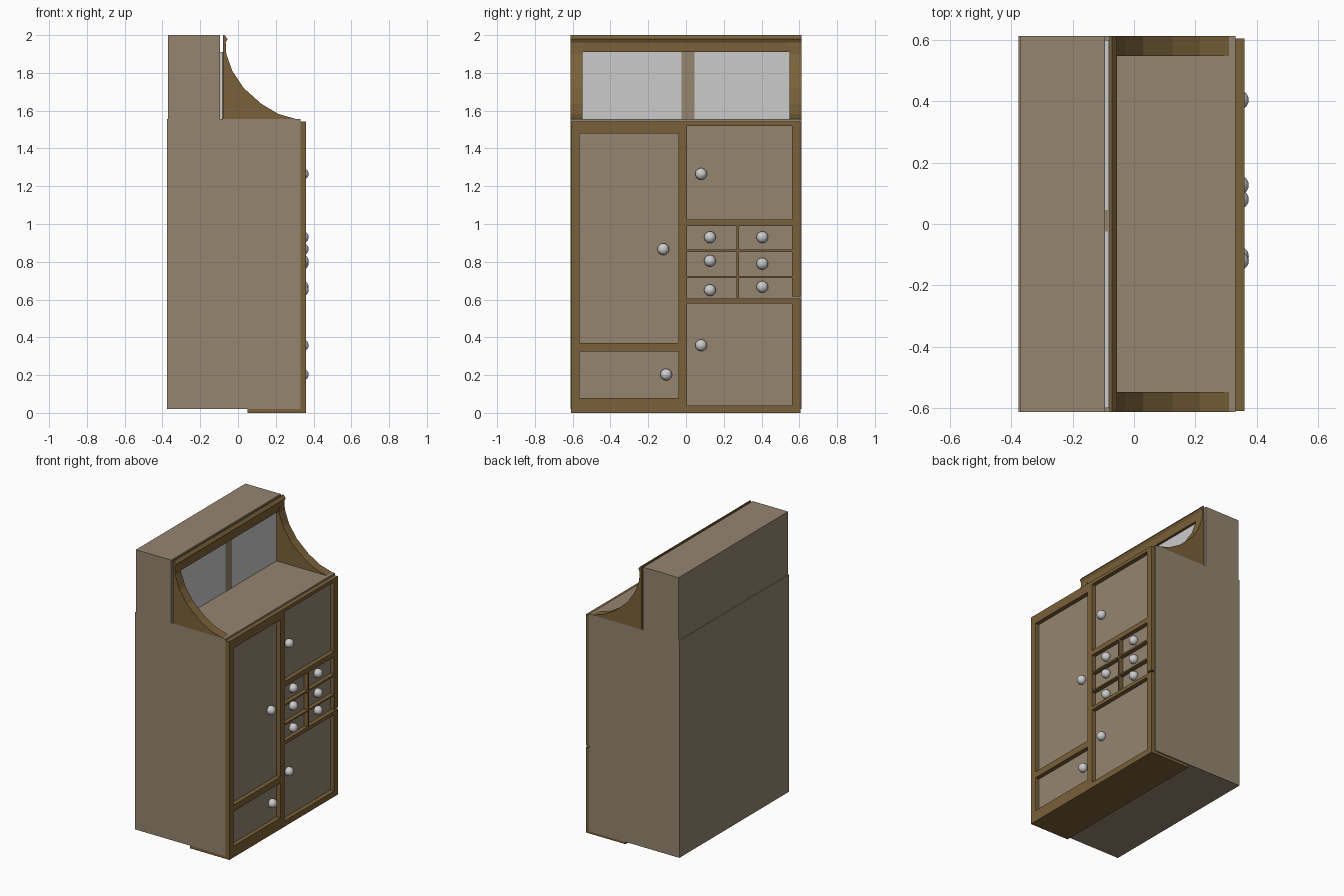
import bpy, bmesh
from mathutils import Vector

if "Cube" in bpy.data.objects:
    bpy.data.objects.remove(bpy.data.objects["Cube"])


def material(name, rgb):
    m = bpy.data.materials.new(name)
    m.diffuse_color = (*rgb, 1)
    m.use_nodes = True
    m.node_tree.nodes["Principled BSDF"].inputs["Base Color"].default_value = m.diffuse_color
    return m


PALE = material("pale_wood", (0.30, 0.235, 0.162))
DARK = material("dark_wood", (0.195, 0.12, 0.041))


def finish(name, bm, mat=None):
    bmesh.ops.recalc_face_normals(bm, faces=bm.faces)
    me = bpy.data.meshes.new(name)
    bm.to_mesh(me)
    bm.free()
    ob = bpy.data.objects.new(name, me)
    bpy.context.collection.objects.link(ob)
    if mat:
        me.materials.append(mat)
    return ob


def box(name, x, y, z, mat=None):
    bm = bmesh.new()
    bmesh.ops.create_cube(bm, size=1)
    for v in bm.verts:
        v.co = Vector([(r[0] + r[1]) / 2 + c * (r[1] - r[0]) for r, c in zip((x, y, z), v.co)])
    return finish(name, bm, mat)


def extrude_profile(name, pts, y0, y1, mat):
    """Extrude an (x, z) outline along y."""
    bm = bmesh.new()
    face = bm.faces.new([bm.verts.new((x, y0, z)) for x, z in pts])
    ext = bmesh.ops.extrude_face_region(bm, geom=[face])["geom"]
    bmesh.ops.translate(bm, vec=(0, y1 - y0, 0),
                        verts=[g for g in ext if isinstance(g, bmesh.types.BMVert)])
    return finish(name, bm, mat)


def lattice_frame(name, outer, holes, x0, x1, mat):
    """Flat frame in the yz plane with rectangular openings (y0, y1, z0, z1)."""
    rects = holes + [outer]
    ys = sorted({v for r in rects for v in r[:2]})
    zs = sorted({v for r in rects for v in r[2:]})
    bm = bmesh.new()
    for ya, yb in zip(ys, ys[1:]):
        for za, zb in zip(zs, zs[1:]):
            cy, cz = (ya + yb) / 2, (za + zb) / 2
            if any(h[0] < cy < h[1] and h[2] < cz < h[3] for h in holes):
                continue
            bm.faces.new([bm.verts.new((x0, y, z)) for y, z in
                          ((ya, za), (yb, za), (yb, zb), (ya, zb))])
    bmesh.ops.remove_doubles(bm, verts=bm.verts, dist=1e-5)
    ext = bmesh.ops.extrude_face_region(bm, geom=bm.faces[:], use_keep_orig=True)["geom"]
    bmesh.ops.translate(bm, vec=(x1 - x0, 0, 0),
                        verts=[g for g in ext if isinstance(g, bmesh.types.BMVert)])
    return finish(name, bm, mat)


# Carcass, upper cupboard and plinth
box("cabinet_body", (-0.377, 0.33), (-0.612, 0.612), (0.02, 1.555), PALE)
box("upper_cupboard", (-0.37, -0.094), (-0.612, 0.612), (1.555, 2.0), PALE)
box("plinth", (0.05, 0.33), (-0.61, 0.605), (0, 0.02), DARK)

# Front frame with door and drawer openings
openings = [(-0.565, -0.04, 0.37, 1.48), (-0.565, -0.04, 0.08, 0.325),
            (0.005, 0.56, 1.025, 1.52), (0.005, 0.56, 0.04, 0.58),
            (0.56, 0.605, 0.605, 0.617)]
for ya, yb in ((0.005, 0.267), (0.28, 0.56)):
    for za, zb in ((0.605, 0.715), (0.725, 0.853), (0.865, 0.99)):
        openings.append((ya, yb, za, zb))
lattice_frame("front_frame", (-0.61, 0.605, 0, 1.543), openings, 0.33, 0.36, DARK)

# Glass panes and centre mullion of the upper cupboard
for side, ya, yb in (("left", -0.6, -0.025), ("right", 0.045, 0.6)):
    box("glass_" + side, (-0.094, -0.082), (ya, yb), (1.555, 1.91))
box("mullion", (-0.094, -0.08), (-0.025, 0.045), (1.555, 1.91), PALE)

# Top rail with moulding, and the curved side brackets
moulding = [(-0.08, 2.0), (-0.072, 2.0), (-0.055, 1.98), (-0.065, 1.962)]
extrude_profile("top_rail", [(-0.08, 1.91)] + moulding + [(-0.065, 1.91)], -0.547, 0.547, DARK)
curve = [(-0.062, 1.90), (-0.03, 1.81), (0.03, 1.72), (0.125, 1.635), (0.215, 1.582), (0.31, 1.555)]
for side, ya, yb in (("left", -0.612, -0.547), ("right", 0.547, 0.612)):
    extrude_profile("bracket_" + side, [(-0.08, 1.555)] + moulding + curve, ya, yb, DARK)

# Round knobs
knobs = [(0.08, 1.265), (0.08, 0.358), (-0.12, 0.867), (-0.105, 0.203),
         (0.127, 0.93), (0.404, 0.93), (0.127, 0.805), (0.404, 0.79),
         (0.127, 0.65), (0.404, 0.667)]
for i, (y, z) in enumerate(knobs):
    bpy.ops.mesh.primitive_uv_sphere_add(segments=24, ring_count=12, radius=0.031,
                                         location=(0.343, y, z))
    bpy.context.object.name = f"knob_{i + 1}"
    bpy.ops.object.shade_smooth()
